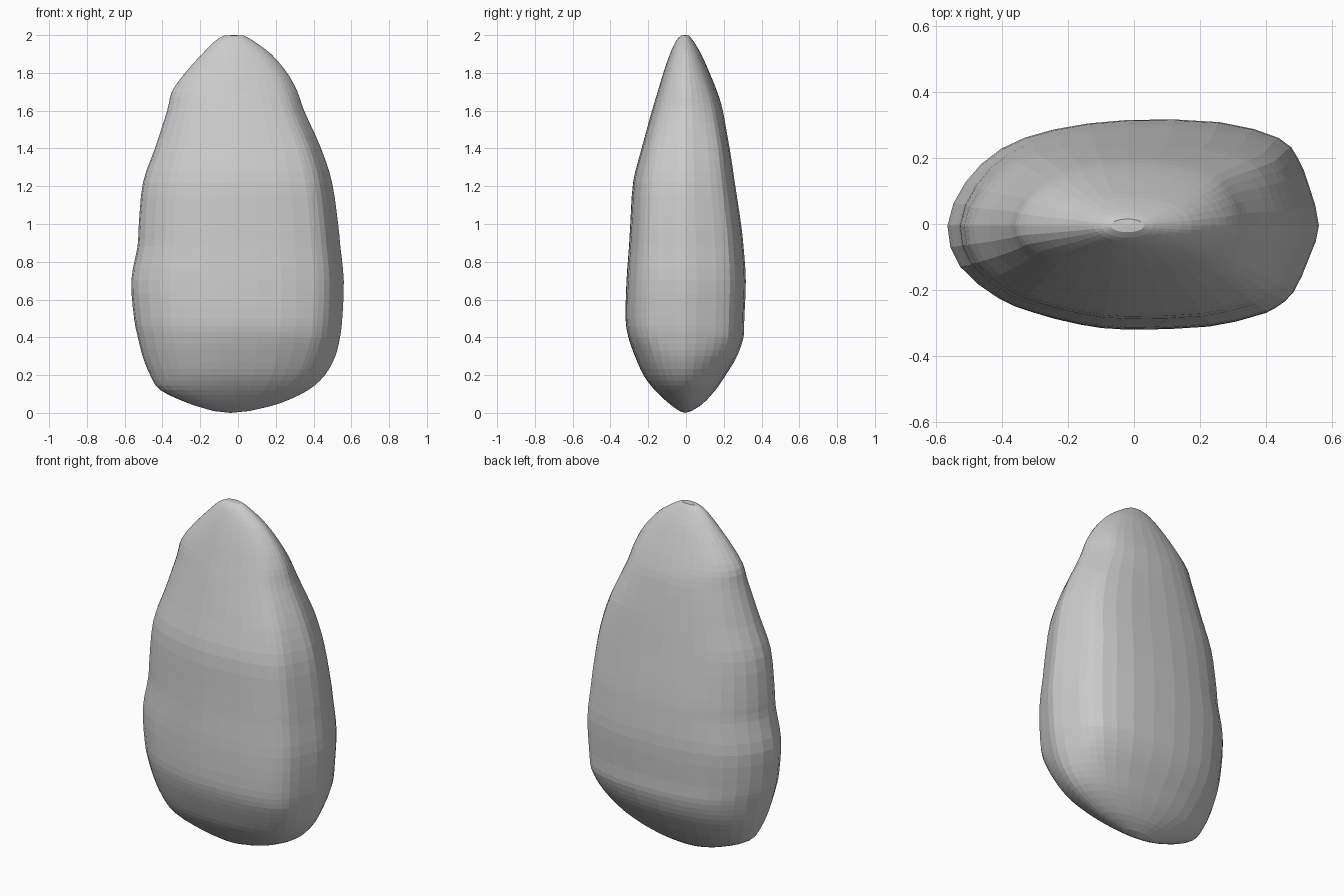
import bpy, bmesh, math
from mathutils import Vector

if "Cube" in bpy.data.objects:
    bpy.data.objects.remove(bpy.data.objects["Cube"])

# Height profile: z, left x, right x, front y, back y
LEVELS = [
    (1.998, -0.07, 0.03, -0.025, 0.015), (1.97, -0.12, 0.08, -0.052, 0.038),
    (1.90, -0.19, 0.175, -0.085, 0.08), (1.80, -0.28, 0.26, -0.12, 0.125),
    (1.70, -0.35, 0.315, -0.15, 0.165), (1.60, -0.375, 0.35, -0.18, 0.195),
    (1.40, -0.44, 0.44, -0.235, 0.23), (1.22, -0.503, 0.498, -0.28, 0.257),
    (1.00, -0.525, 0.53, -0.295, 0.29), (0.88, -0.532, 0.542, -0.302, 0.303),
    (0.70, -0.565, 0.56, -0.315, 0.315), (0.50, -0.55, 0.552, -0.32, 0.307),
    (0.40, -0.53, 0.54, -0.305, 0.303), (0.30, -0.505, 0.515, -0.27, 0.27),
    (0.20, -0.465, 0.46, -0.225, 0.21), (0.12, -0.41, 0.37, -0.165, 0.155),
    (0.05, -0.26, 0.22, -0.09, 0.09), (0.01, -0.13, 0.06, -0.035, 0.03)]

# Cross-section outline in unit half widths, counter-clockwise from +x
SECTION = [
    (1, 0), (0.95, 0.37), (0.89, 0.64), (0.79, 0.83), (0.48, 0.98), (0, 1),
    (-0.41, 0.91), (-0.70, 0.73), (-0.90, 0.41), (-1, 0), (-0.93, -0.40),
    (-0.72, -0.70), (-0.54, -0.83), (-0.27, -0.95), (0, -1), (0.43, -0.97),
    (0.67, -0.87), (0.77, -0.80), (0.87, -0.64), (0.95, -0.31)]

CX, CY = -0.02, -0.005


def spline(a, b, c, d, t):
    return tuple(0.5 * (2 * q + (r - p) * t + (2 * p - 5 * q + 4 * r - s) * t * t
                        + (3 * q - p - 3 * r + s) * t ** 3)
                 for p, q, r, s in zip(a, b, c, d))


def refine(points, steps, closed):
    n, out = len(points), []
    for i in range(n if closed else n - 1):
        ids = [i - 1, i, i + 1, i + 2]
        ids = [k % n if closed else min(max(k, 0), n - 1) for k in ids]
        out += [spline(*(points[k] for k in ids), s / steps) for s in range(steps)]
    return out if closed else out + [points[-1]]


def ring_points(level, outline):
    z, left, right, front, back = level
    # the section softens to an ellipse towards both ends
    w = max(0, min(1, (2 - z) / 0.6, z / 0.4))
    for u, v in outline:
        r = math.hypot(u, v)
        k = w + (1 - w) / r
        u, v = u * k, v * k
        yield Vector((CX + u * (right - CX if u > 0 else CX - left),
                      CY + v * (back - CY if v > 0 else CY - front), z))


# Stone body: lofted rings closed by a pole at each end
bm = bmesh.new()
outline = refine(SECTION, 2, True)
rings = [[bm.verts.new(p) for p in ring_points(lv, outline)]
         for lv in refine(LEVELS, 3, False)]
n = len(outline)
for upper, lower in zip(rings, rings[1:]):
    for i in range(n):
        j = (i + 1) % n
        bm.faces.new((upper[i], lower[i], lower[j], upper[j]))
top = bm.verts.new((CX, CY, 2.0))
bottom = bm.verts.new((CX - 0.02, CY, 0.0))
for i in range(n):
    j = (i + 1) % n
    bm.faces.new((top, rings[0][i], rings[0][j]))
    bm.faces.new((bottom, rings[-1][j], rings[-1][i]))
bmesh.ops.recalc_face_normals(bm, faces=bm.faces)

mesh = bpy.data.meshes.new("stone")
bm.to_mesh(mesh)
bm.free()
stone = bpy.data.objects.new("stone", mesh)
bpy.context.collection.objects.link(stone)
